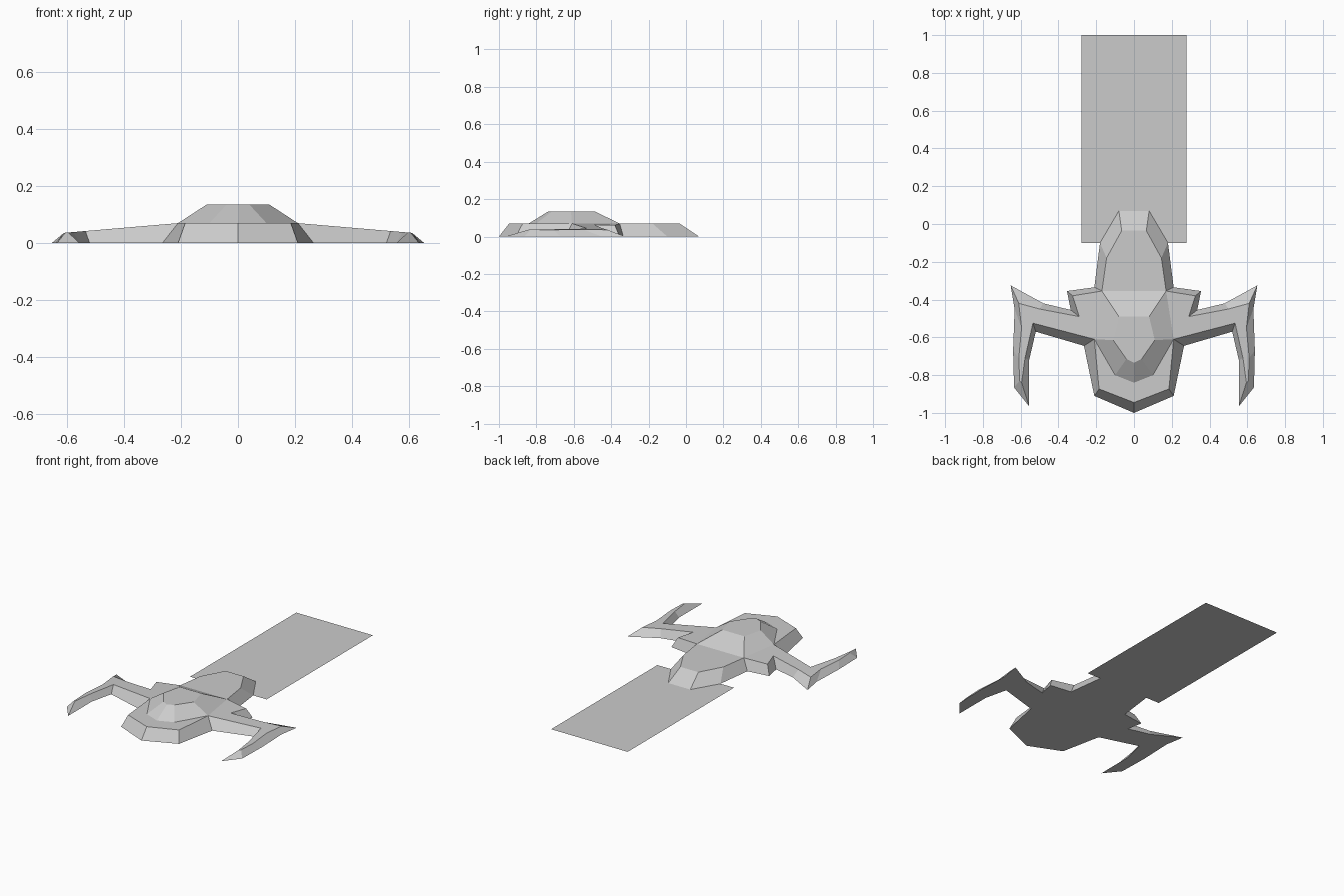
import bpy, bmesh

if "Cube" in bpy.data.objects:
    bpy.data.objects.remove(bpy.data.objects["Cube"])


def loft_half(name, base, top, base_extra=(), top_extra=(), base_cap=True):
    """Skin one half between two matching chains, cap it and mirror across x = 0."""
    bm = bmesh.new()
    b = [bm.verts.new(p) for p in base]
    t = [bm.verts.new(p) for p in top]
    for i in range(len(b) - 1):
        bm.faces.new((b[i], b[i + 1], t[i + 1], t[i]))
    bm.faces.new(t + [bm.verts.new(p) for p in top_extra])
    if base_cap:
        bm.faces.new((b + [bm.verts.new(p) for p in base_extra])[::-1])
    mesh = bpy.data.meshes.new(name)
    bm.to_mesh(mesh)
    bm.free()
    obj = bpy.data.objects.new(name, mesh)
    bpy.context.collection.objects.link(obj)
    mod = obj.modifiers.new("mirror", 'MIRROR')
    mod.use_clip = True
    return obj


def at(points, z):
    return [(x, y, z) for x, y in points]


def wing_z(x):
    return min(DECK, DECK - 0.085 * (x - 0.21))


DECK, ROOF = 0.07, 0.135

# Nose: bevelled front deck around the canopy
loft_half("nose",
          at([(0, -1), (.21, -.91), (.265, -.645)], 0),
          at([(0, -.945), (.185, -.873), (.21, -.61)], DECK),
          at([(0, -.645)], 0),
          at([(.10, -.80), (0, -.84)], DECK))

# Tail: tapered rear neck
loft_half("tail",
          at([(.21, -.335), (.18, -.10), (.08, .07), (0, .07)], 0),
          at([(.17, -.355), (.145, -.18), (.065, -.035), (0, -.035)], DECK),
          at([(0, -.335)], 0),
          at([(0, -.355)], DECK))

# Wings: trailing edge, forward blade, swept tip and shoulder, plus the mid belly
wing_base = [(.265, -.645), (.52, -.57), (.555, -.72), (.555, -.965), (.635, -.865),
             (.64, -.67), (.632, -.45), (.653, -.325), (.48, -.42), (.335, -.455),
             (.355, -.355), (.21, -.335)]
wing_top = [(.21, -.61), (.535, -.525), (.577, -.71), (.595, -.84), (.605, -.83),
            (.61, -.71), (.595, -.55), (.61, -.42), (.50, -.45), (.29, -.49),
            (.325, -.38), (.17, -.355)]
loft_half("wings",
          at(wing_base, 0),
          [(x, y, wing_z(x)) for x, y in wing_top],
          at([(0, -.335), (0, -.645)], 0))

# Canopy: faceted raised dome
loft_half("canopy",
          at([(0, -.84), (.10, -.80), (.21, -.61), (.17, -.355), (0, -.355)], DECK),
          at([(0, -.735), (.04, -.715), (.11, -.615), (.08, -.49), (0, -.49)], ROOF),
          base_cap=False)

# Flat exhaust trail sheet behind the craft
bpy.ops.mesh.primitive_plane_add(size=1, location=(0, .45, 0))
trail = bpy.context.object
trail.name = "exhaust_trail"
trail.scale = (.555, 1.10, 1)
